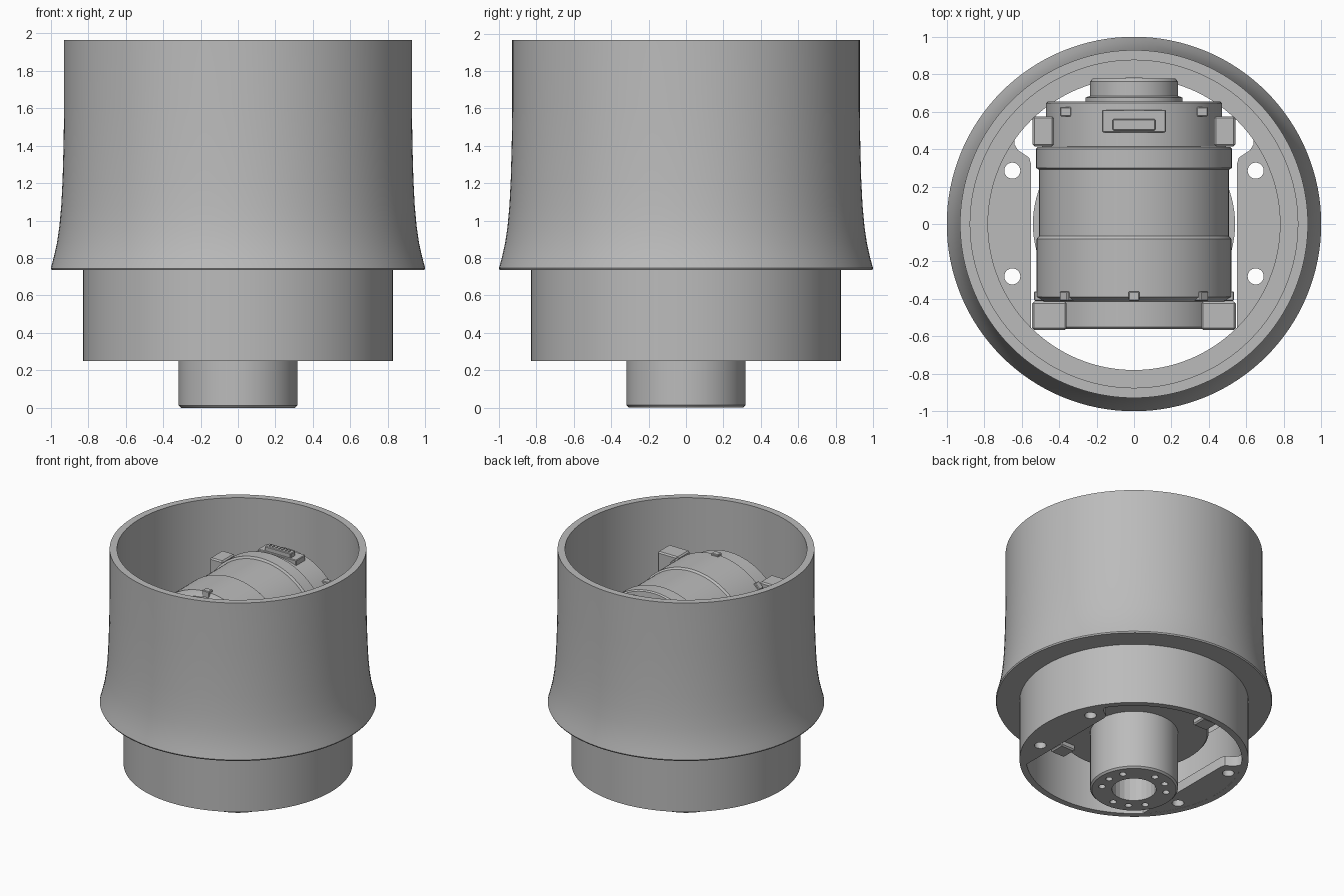
import bpy, bmesh
from math import sin, cos, pi, radians
from mathutils import Matrix, Vector

cube = bpy.data.objects.get("Cube")
if cube:
    bpy.data.objects.remove(cube)

grey = bpy.data.materials.new("machined_grey")
grey.use_nodes = True
grey.diffuse_color = (0.5, 0.5, 0.5, 1)
grey.node_tree.nodes["Principled BSDF"].inputs["Base Color"].default_value = (0.5, 0.5, 0.5, 1)

AXIS_Z = 1.25  # height of the horizontal motor axis
MOTOR = Matrix.Translation((0, 0, AXIS_Z)) @ Matrix.Rotation(-pi / 2, 4, 'X')  # local z -> +y


def finish(name, bm, matrix=None):
    bmesh.ops.recalc_face_normals(bm, faces=bm.faces)
    if matrix:
        bm.transform(matrix)
    mesh = bpy.data.meshes.new(name)
    bm.to_mesh(mesh)
    bm.free()
    mesh.materials.append(grey)
    obj = bpy.data.objects.new(name, mesh)
    bpy.context.collection.objects.link(obj)
    return obj


def smooth(obj):
    bpy.ops.object.select_all(action='DESELECT')
    obj.select_set(True)
    bpy.context.view_layer.objects.active = obj
    bpy.ops.object.shade_smooth_by_angle(angle=radians(30))
    return obj


def lathe(name, profile, closed=False, sides=96, matrix=None):
    """Revolve (radius, height) points; open profiles get end caps."""
    bm = bmesh.new()
    rings = [[bm.verts.new((r * cos(2 * pi * i / sides), r * sin(2 * pi * i / sides), z))
              for i in range(sides)] for r, z in profile]
    pairs = list(zip(rings, rings[1:]))
    if closed:
        pairs.append((rings[-1], rings[0]))
    else:
        bm.faces.new(rings[0])
        bm.faces.new(rings[-1])
    for a, b in pairs:
        for i in range(sides):
            j = (i + 1) % sides
            bm.faces.new((a[i], a[j], b[j], b[i]))
    return smooth(finish(name, bm, matrix))


def box(name, centre, size, bevel=0.01):
    bm = bmesh.new()
    bmesh.ops.create_cube(bm, size=1, matrix=Matrix.Translation(centre) @ Matrix.Diagonal((*size, 1)))
    if bevel:
        bmesh.ops.bevel(bm, geom=bm.edges[:], offset=bevel, segments=1, affect='EDGES')
    return finish(name, bm)


def drill(obj, holes, z0, z1):
    """Cut vertical round holes given as (x, y, radius)."""
    bm = bmesh.new()
    for x, y, r in holes:
        bmesh.ops.create_cone(bm, cap_ends=True, segments=24, radius1=r, radius2=r, depth=z1 - z0,
                              matrix=Matrix.Translation((x, y, (z0 + z1) / 2)))
    cutter = finish(obj.name + "_cutter", bm)
    cutter.hide_render = True
    mod = obj.modifiers.new("holes", 'BOOLEAN')
    mod.operation, mod.solver, mod.object = 'DIFFERENCE', 'EXACT', cutter
    bpy.context.view_layer.update()
    graph = bpy.context.evaluated_depsgraph_get()
    obj.data = bpy.data.meshes.new_from_object(obj.evaluated_get(graph))
    obj.modifiers.clear()
    bpy.data.objects.remove(cutter)
    smooth(obj)


# Flared shell with the narrower open collar underneath
flare = [(0.995, 0.735), (1.0, 0.745), (0.985, 0.8), (0.967, 0.88), (0.954, 0.97),
         (0.944, 1.08), (0.937, 1.22), (0.932, 1.4), (0.929, 1.6)]
lathe("shell", flare + [(0.929, 1.965), (0.875, 1.965), (0.875, 0.8), (0.78, 0.8),
                        (0.78, 0.25), (0.828, 0.25), (0.828, 0.735)], closed=True, sides=128)

# Side mounting plates with two bolt holes each
for side, label in ((1, "left"), (-1, "right")):
    outline = [(0.55, -0.56), (0.55, 0.32), (0.56, 0.355), (0.59, 0.375),
               (0.62, 0.395), (0.638, 0.425), (0.64, 0.457)]
    outline += [(0.785 * cos(radians(a)), 0.785 * sin(radians(a))) for a in range(34, -46, -4)]
    bm = bmesh.new()
    face = bm.faces.new([bm.verts.new((side * x, y, 0.251)) for x, y in outline])
    ext = bmesh.ops.extrude_face_region(bm, geom=[face])
    bmesh.ops.translate(bm, vec=(0, 0, 0.08),
                        verts=[v for v in ext["geom"] if isinstance(v, bmesh.types.BMVert)])
    plate = finish(label + "_mounting_plate", bm)
    drill(plate, [(side * 0.65, y, 0.043) for y in (0.285, -0.28)], 0.2, 0.4)

# Output hub below: central bore and four-part bolt circle
hub = lathe("output_hub", [(0.305, 0), (0.318, 0.013), (0.318, 0.5)])
bolts = [(0.235 * cos(i * pi / 6), 0.235 * sin(i * pi / 6), 0.025) for i in range(12) if i % 4 != 2]
drill(hub, bolts, -0.1, 0.12)
drill(hub, [(0, 0, 0.16)], -0.1, 0.35)

# Lower gearbox above the hub
lathe("lower_gearbox", [(0.53, 0.47), (0.54, 0.48), (0.54, 0.6), (0.5, 0.6), (0.5, 0.85)])
for sx in (-1, 1):
    for sy in (-1, 1):
        box("gearbox_lug", (sx * 0.27, sy * 0.48, 0.5), (0.13, 0.13, 0.14))

# Horizontal motor, stepped along its axis
lathe("motor_body", [(0.47, -0.56), (0.48, -0.55), (0.48, -0.415), (0.5, -0.4), (0.52, -0.39),
                     (0.52, -0.08), (0.508, -0.065), (0.508, 0.29), (0.524, 0.3),
                     (0.524, 0.4), (0.515, 0.41), (0.47, 0.415), (0.47, 0.645),
                     (0.46, 0.655)], matrix=MOTOR)
lathe("motor_hub", [(0.26, 0.6), (0.26, 0.675), (0.235, 0.685), (0.235, 0.76), (0.22, 0.778)],
      sides=64, matrix=MOTOR)

# Corner lugs at both motor ends
for sx in (-1, 1):
    for sz in (-1, 1):
        box("front_motor_lug", (sx * 0.452, -0.49, AXIS_Z + sz * 0.27), (0.185, 0.15, 0.24))
        box("rear_motor_lug", (sx * 0.485, 0.495, AXIS_Z + sz * 0.22), (0.115, 0.16, 0.24))
        box("rear_clip", (sx * 0.365, 0.6, AXIS_Z + sz * 0.3), (0.06, 0.05, 0.06), 0.005)

# Small clips around the front end of the motor
for i in range(8):
    a = i * pi / 4 + pi / 2
    clip = box("front_clip", (0, 0, 0), (0.06, 0.05, 0.11), 0.005)
    clip.matrix_world = (Matrix.Translation((0, -0.385, AXIS_Z)) @ Matrix.Rotation(a, 4, 'Y')
                         @ Matrix.Translation(Vector((0, 0, 0.48))))

# Cable connector on top of the motor
top = AXIS_Z + 0.47
box("connector_base", (0, 0.55, top - 0.02), (0.34, 0.12, 0.06), 0.005)
box("connector_socket", (0, 0.53, top + 0.02), (0.23, 0.06, 0.05), 0.005)
for i in range(7):
    box("connector_pin", ((i - 3) * 0.028, 0.53, top + 0.046), (0.01, 0.025, 0.008), 0)
